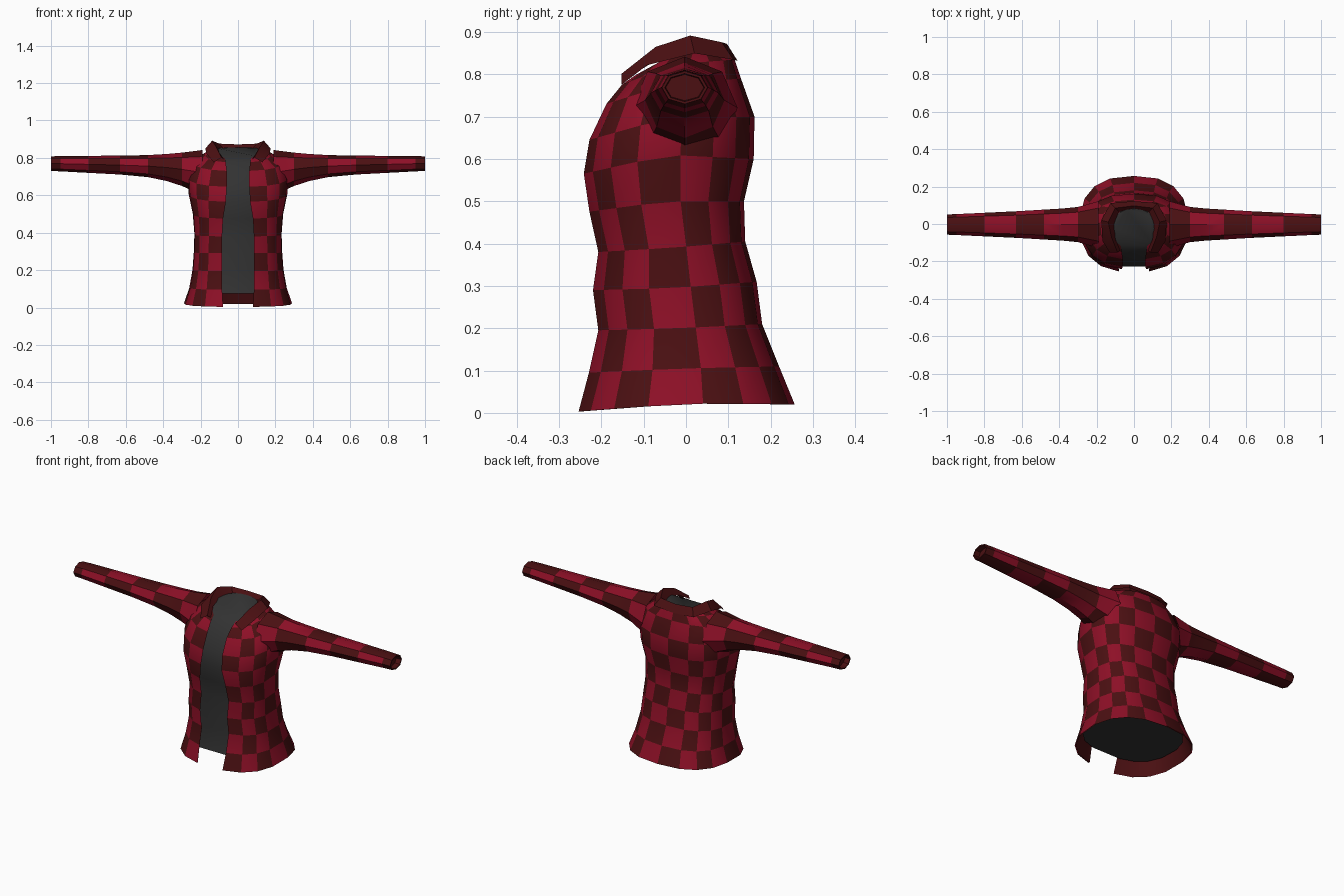
import bpy, bmesh, math

if "Cube" in bpy.data.objects:
    bpy.data.objects.remove(bpy.data.objects["Cube"])


def material(name, rgb):
    m = bpy.data.materials.new(name)
    m.diffuse_color = (*rgb, 1)
    m.use_nodes = True
    m.node_tree.nodes["Principled BSDF"].inputs["Base Color"].default_value = m.diffuse_color
    return m


RED = material("bright red", (0.27, 0.005, 0.02))
DARK = material("dark red", (0.07, 0.005, 0.006))
GREY = material("charcoal grey", (0.032, 0.032, 0.032))


def loft(name, rings, mats, closed, rule=None, cap_start=False, cap_end=False):
    """Skin a list of point rings; rule(row, column) gives the material slot."""
    bm = bmesh.new()
    vs = [[bm.verts.new(p) for p in ring] for ring in rings]
    n = len(rings[0])
    for r in range(len(rings) - 1):
        for c in range(n if closed else n - 1):
            d = (c + 1) % n
            f = bm.faces.new((vs[r][c], vs[r][d], vs[r + 1][d], vs[r + 1][c]))
            if rule:
                f.material_index = rule(r, c)
    if cap_start:
        bm.faces.new(vs[0][::-1])
    if cap_end:
        f = bm.faces.new(vs[-1])
        f.material_index = len(mats) - 1
    bmesh.ops.recalc_face_normals(bm, faces=bm.faces)
    me = bpy.data.meshes.new(name)
    bm.to_mesh(me)
    bm.free()
    for m in mats:
        me.materials.append(m)
    ob = bpy.data.objects.new(name, me)
    bpy.context.collection.objects.link(ob)
    bpy.ops.object.select_all(action='DESELECT')
    ob.select_set(True)
    bpy.context.view_layer.objects.active = ob
    bpy.ops.object.shade_smooth_by_angle(angle=math.radians(35))
    return ob


# Torso rings: z front, z side, z back, y front, y back, half width, half opening
TORSO = [
    (.003, .022, .020, -.258, .257, .290, .080),
    (.095, .105, .110, -.235, .220, .262, .085),
    (.195, .200, .210, -.213, .180, .245, .085),
    (.290, .295, .310, -.226, .167, .238, .085),
    (.380, .390, .405, -.213, .140, .235, .085),
    (.475, .500, .500, -.233, .137, .243, .080),
    (.565, .610, .600, -.244, .160, .265, .065),
    (.645, .700, .700, -.230, .162, .270, .060),
    (.730, .780, .790, -.190, .130, .240, .060),
    (.775, .825, .835, -.155, .115, .180, .065),
    (.790, .850, .855, -.135, .085, .110, .070),
]


def torso_ring(spec, inset=0.0):
    """Squared oval, open at the front, with 16 columns."""
    zf, zs, zb, yf, yb, hx, gap = spec
    hx, yf, yb = hx - inset, yf + inset, yb - inset
    ym, ry = (yf + yb) / 2, (yb - yf) / 2
    start = math.asin((gap / hx) ** 1.25)
    pts = []
    for k in range(17):
        a = start + (2 * math.pi - 2 * start) * k / 16
        s, c = math.sin(a), -math.cos(a)
        x = math.copysign(abs(s) ** 0.8, s) * hx
        t = math.copysign(abs(c) ** 0.8, c)
        z = zs + ((zb - zs) * t if t > 0 else (zs - zf) * t)
        pts.append((x, ym + ry * t, z))
    return pts


# Checked jacket body
loft("jacket_body", [torso_ring(s) for s in TORSO], [RED, DARK], False,
     lambda r, c: (r + c + 1) % 2)

# Dark inside of the hem
loft("hem_lining", [torso_ring(s, .005) for s in TORSO[:3]], [DARK], False)

# Undershirt, closed at the bottom and the neck
bottom = (.075, .075, .075) + TORSO[1][3:]
loft("undershirt", [torso_ring(s, .013) for s in [bottom] + TORSO[2:10]]
     + [torso_ring(TORSO[10], .004)], [GREY], True, cap_start=True, cap_end=True)

# Sleeves: x, z bottom, z top, half depth; the last two form the recessed cuff
SLEEVE = [
    (.19, .600, .842, .125), (.30, .650, .828, .094), (.38, .676, .821, .086),
    (.48, .697, .815, .080), (.63, .711, .812, .071), (.80, .720, .811, .063),
    (.95, .728, .810, .056), (1.0, .730, .808, .054),
    (1.0, .736, .802, .047), (.97, .738, .800, .045),
]
CELL = [0, 1, 1, 0, 1, 0]


def sleeve_rule(r, c):
    if r >= 6:
        return 1
    quarter = ((c + 1) // 2) % 4
    return (CELL[r] + quarter) % 2


for side, label in ((1, "right"), (-1, "left")):
    rings = []
    for x, lo, hi, hy in SLEEVE:
        ring = []
        for k in range(8):
            a = math.pi / 4 * k
            ring.append((side * x, -.003 - hy * math.cos(a),
                         (lo + hi) / 2 + (hi - lo) / 2 * math.sin(a)))
        rings.append(ring)
    loft(label + "_sleeve", rings, [RED, DARK], True, sleeve_rule, cap_end=True)

# Folded collar: neck edge, ridge and falling edge, from front to back
COLLAR = [
    ((.075, -.140, .790), (.088, -.152, .802), (.130, -.152, .776)),
    ((.100, -.080, .828), (.120, -.072, .865), (.168, -.092, .822)),
    ((.105, .000, .848), (.138, .010, .892), (.175, .020, .850)),
    ((.080, .065, .852), (.100, .085, .876), (.125, .112, .835)),
    ((.000, .082, .852), (.000, .097, .872), (.000, .122, .832)),
]
mirrored = [[(-x, y, z) for x, y, z in st] for st in COLLAR[-2::-1]]
loft("collar", COLLAR + mirrored, [DARK], False)
